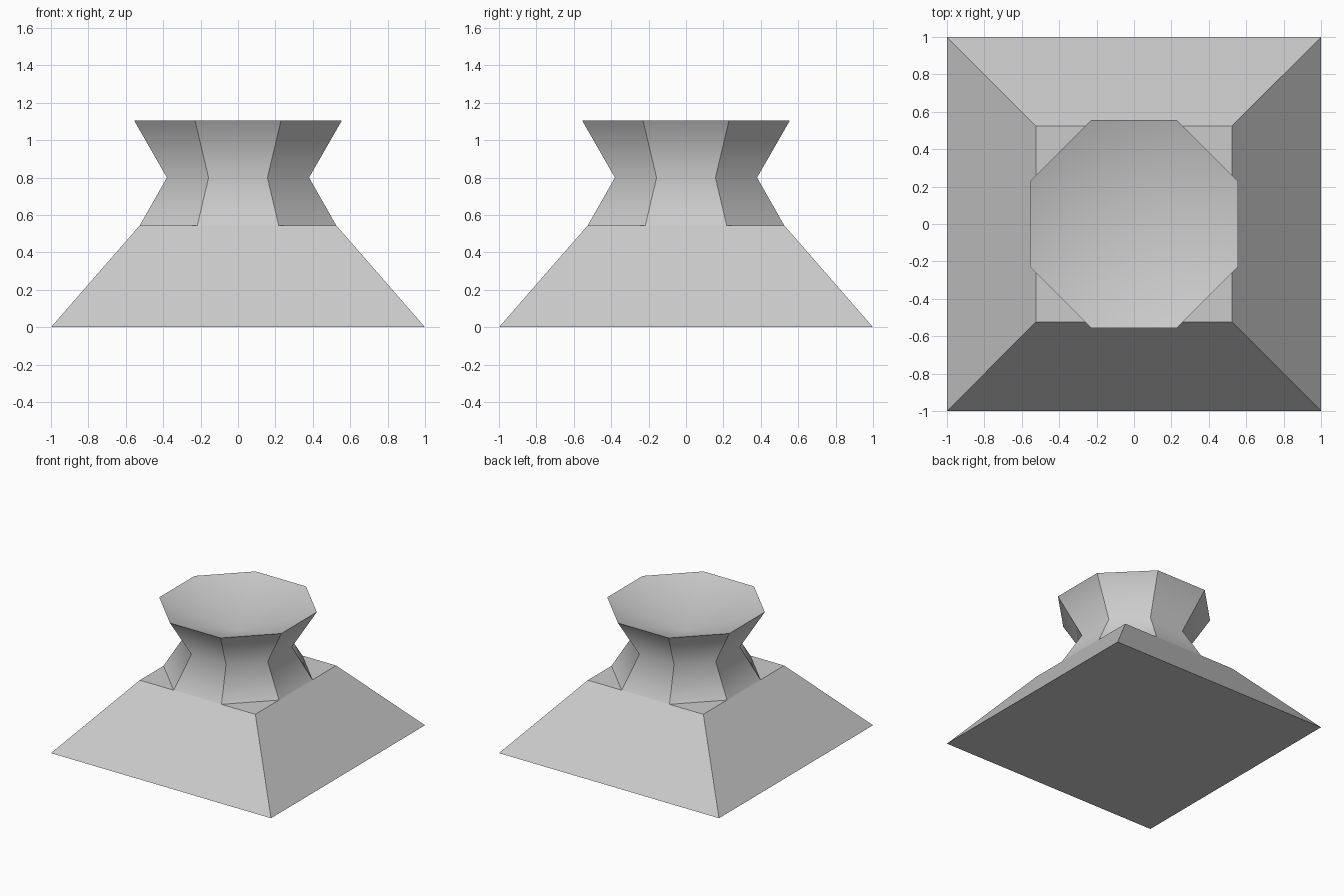
import bpy
import math

if "Cube" in bpy.data.objects:
    bpy.data.objects.remove(bpy.data.objects["Cube"])


def ring(half, z, sides):
    # Regular polygon with flat sides facing the axes, half = centre to flat side
    r = half / math.cos(math.pi / sides)
    return [(r * math.cos((i + 0.5) * math.tau / sides),
             r * math.sin((i + 0.5) * math.tau / sides), z) for i in range(sides)]


def loft(name, profile, sides, dish=None):
    # Stack of polygon rings, closed below, flat or dished on top
    verts = [v for half, z in profile for v in ring(half, z, sides)]
    faces = [tuple(reversed(range(sides)))]
    for k in range(len(profile) - 1):
        for i in range(sides):
            a, b = k * sides + i, k * sides + (i + 1) % sides
            faces.append((a, b, b + sides, a + sides))
    top = (len(profile) - 1) * sides
    if dish is None:
        faces.append(tuple(range(top, top + sides)))
    else:
        verts.append((0, 0, dish))
        faces += [(top + i, top + (i + 1) % sides, len(verts) - 1) for i in range(sides)]
    mesh = bpy.data.meshes.new(name)
    mesh.from_pydata(verts, [], faces)
    obj = bpy.data.objects.new(name, mesh)
    bpy.context.collection.objects.link(obj)
    return obj


# Square sloped base
loft("base", [(1.0, 0.0), (0.525, 0.545)], 4)

# Octagonal waisted pedestal with a shallow dished top
pedestal = loft("pedestal", [(0.525, 0.545), (0.38, 0.80), (0.555, 1.105)], 8, dish=0.89)

# Smooth along each column and in the dish, sharp at the corners and rims
mesh = pedestal.data
for p in mesh.polygons:
    p.use_smooth = True
for e in mesh.edges:
    a, b = (mesh.vertices[i].co for i in e.vertices)
    at_waist = abs(a.z - 0.80) < 1e-4 and abs(b.z - 0.80) < 1e-4
    in_dish = 24 in e.vertices
    e.use_edge_sharp = not (at_waist or in_dish)
